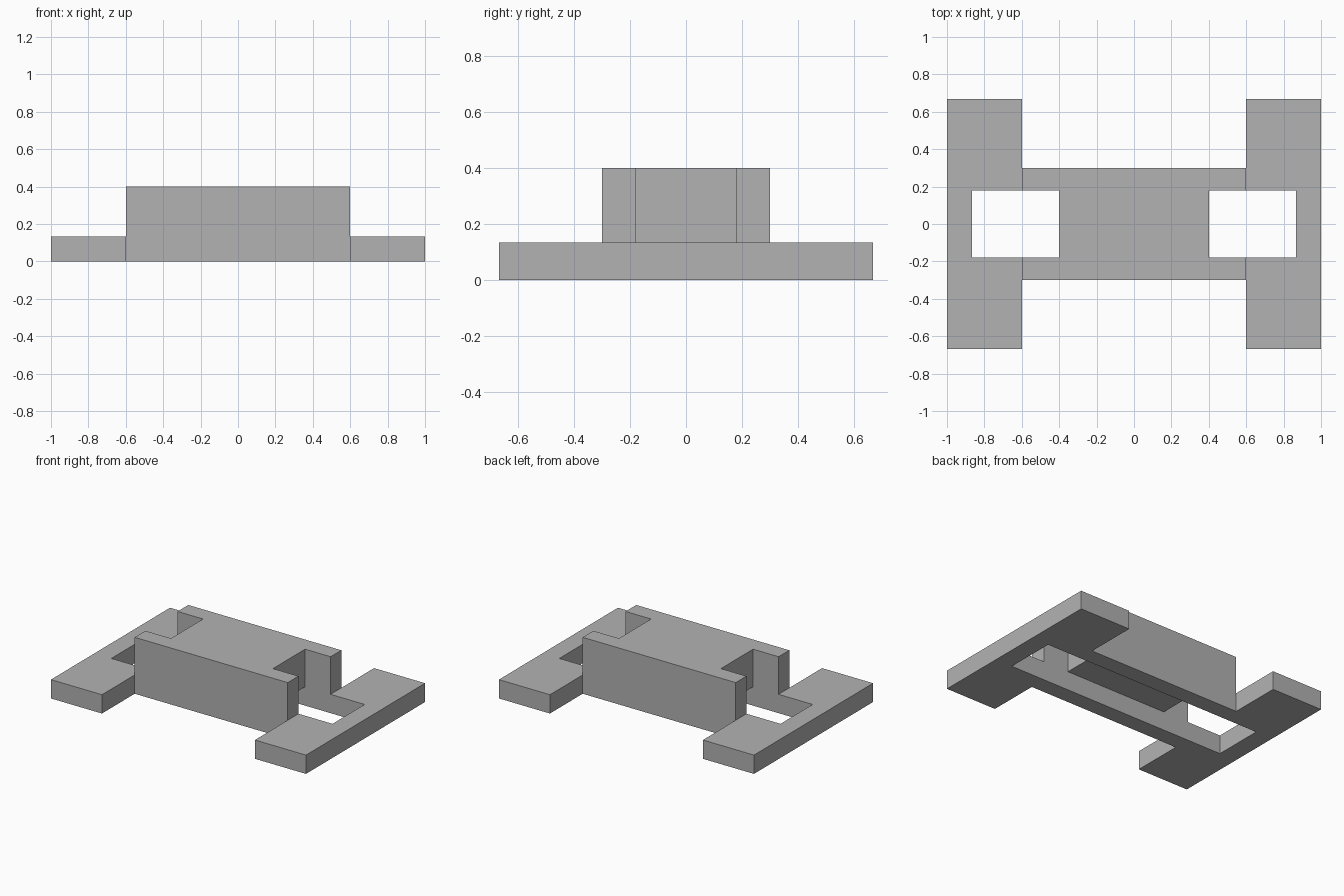
import bpy
import bmesh
from mathutils import Vector

cube = bpy.data.objects.get("Cube")
if cube:
    bpy.data.objects.remove(cube, do_unlink=True)

PLATE_TOP = 0.1333
BODY_TOP = 0.4

grey = bpy.data.materials.new("plain_grey")
grey.use_nodes = True
colour = (0.448, 0.448, 0.448, 1)
grey.diffuse_color = colour
grey.node_tree.nodes["Principled BSDF"].inputs["Base Color"].default_value = colour


def prism(name, outline, direction):
    """Extrude a closed outline of 3D points along a direction."""
    bm = bmesh.new()
    face = bm.faces.new([bm.verts.new(p) for p in outline])
    extruded = bmesh.ops.extrude_face_region(bm, geom=[face])["geom"]
    moved = [v for v in extruded if isinstance(v, bmesh.types.BMVert)]
    bmesh.ops.translate(bm, verts=moved, vec=Vector(direction))
    bmesh.ops.recalc_face_normals(bm, faces=bm.faces)
    mesh = bpy.data.meshes.new(name)
    bm.to_mesh(mesh)
    bm.free()
    mesh.materials.append(grey)
    obj = bpy.data.objects.new(name, mesh)
    bpy.context.collection.objects.link(obj)
    return obj


def mirrored(points):
    """Close a half outline by mirroring it across x = 0."""
    return points + [(-x, y, z) for x, y, z in reversed(points)]


def combine(target, tool, operation):
    """Apply a boolean and remove the tool object."""
    mod = target.modifiers.new(operation.lower(), "BOOLEAN")
    mod.operation = operation
    mod.solver = "EXACT"
    mod.object = tool
    bpy.context.view_layer.objects.active = target
    bpy.ops.object.modifier_apply(modifier=mod.name)
    bpy.data.objects.remove(tool, do_unlink=True)


# H-shaped base plate: two wide feet joined by a bridge
base = prism("base_and_body", mirrored([
    (0.6, -0.3, 0), (0.6, -0.667, 0), (1, -0.667, 0),
    (1, 0.667, 0), (0.6, 0.667, 0), (0.6, 0.3, 0)]), (0, 0, PLATE_TOP))

# Raised central body, flush with the bridge
body = prism("raised_body", mirrored([
    (0.6, -0.3, 0), (0.6, 0.3, 0)]), (0, 0, BODY_TOP))
combine(base, body, "UNION")

# Slot under the body that opens upward through both ends
slot = prism("slot_cutter", mirrored([
    (0.4, -0.18, PLATE_TOP), (0.4, -0.18, 0.6),
    (0.867, -0.18, 0.6), (0.867, -0.18, -0.2)]), (0, 0.36, 0))
combine(base, slot, "DIFFERENCE")
